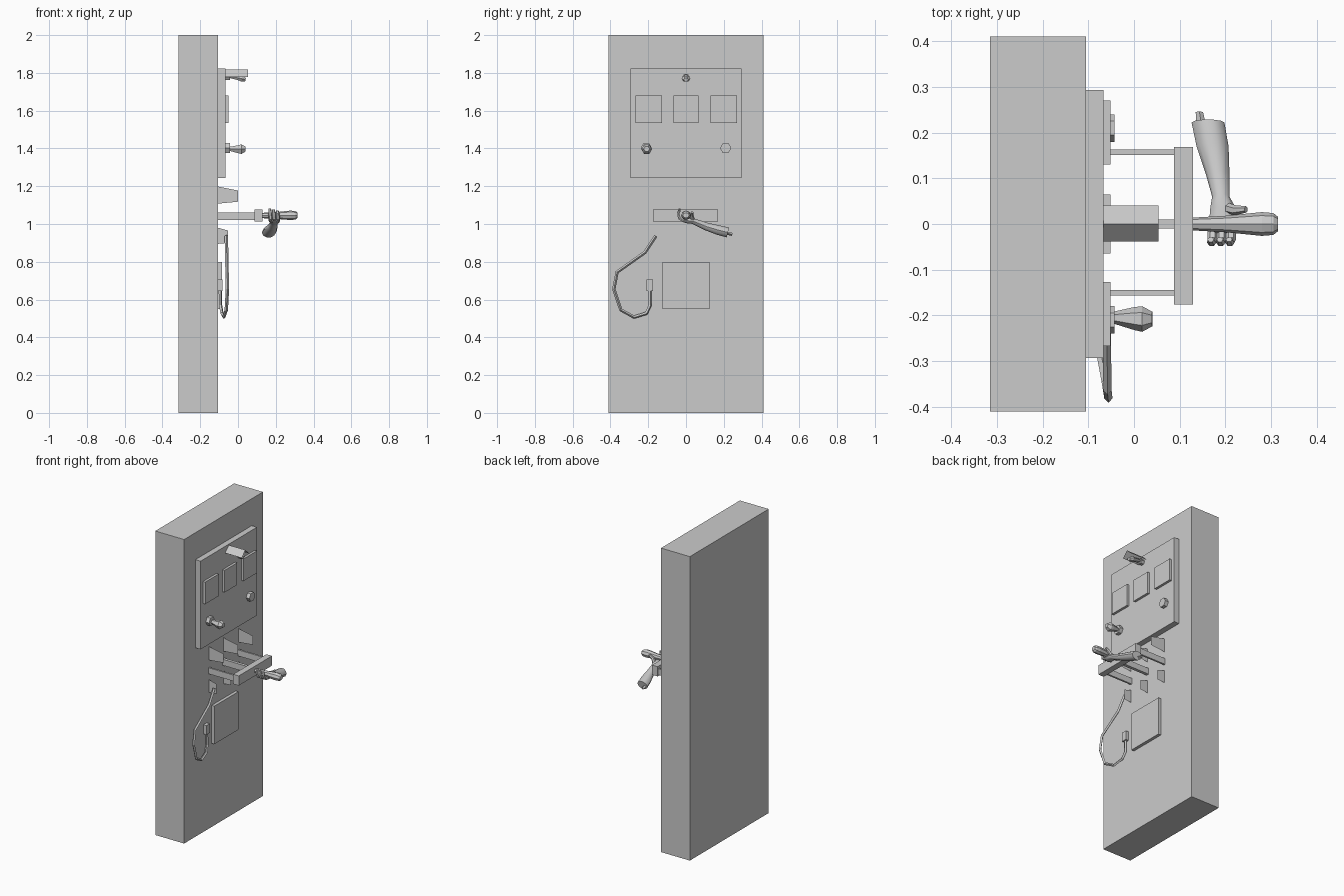
import bpy, bmesh, math
from mathutils import Vector

if "Cube" in bpy.data.objects:
    bpy.data.objects.remove(bpy.data.objects["Cube"])

grey = bpy.data.materials.new("plain_grey")
grey.diffuse_color = (0.6, 0.6, 0.6, 1)
grey.use_nodes = True
grey.node_tree.nodes["Principled BSDF"].inputs["Base Color"].default_value = grey.diffuse_color


def finish(name, bm, solid=True):
    if solid:
        bmesh.ops.recalc_face_normals(bm, faces=bm.faces)
    me = bpy.data.meshes.new(name)
    bm.to_mesh(me)
    bm.free()
    me.materials.append(grey)
    ob = bpy.data.objects.new(name, me)
    bpy.context.collection.objects.link(ob)
    return ob


def box(name, x, y, z):
    bm = bmesh.new()
    bmesh.ops.create_cube(bm, size=1)
    for v in bm.verts:
        v.co = Vector([(a + b) / 2 + c * (b - a) for (a, b), c in zip((x, y, z), v.co)])
    return finish(name, bm)


def sheets(name, polys):
    bm = bmesh.new()
    for p in polys:
        bm.faces.new([bm.verts.new(c) for c in p])
    return finish(name, bm, False)


def loft(name, sections, side, n=6, smooth=False):
    """Tube through (point, radius along side, radius across side) sections."""
    bm = bmesh.new()
    side = Vector(side)
    pts = [Vector(s[0]) for s in sections]
    rings = []
    for i, (p, a, b) in enumerate(sections):
        t = pts[min(i + 1, len(pts) - 1)] - pts[max(i - 1, 0)]
        w = t.cross(side).normalized()
        rings.append([bm.verts.new(pts[i] + side * a * math.cos(k * math.tau / n)
                                   + w * b * math.sin(k * math.tau / n)) for k in range(n)])
    for r, s in zip(rings, rings[1:]):
        for k in range(n):
            bm.faces.new((r[k], r[(k + 1) % n], s[(k + 1) % n], s[k]))
    bm.faces.new(rings[0])
    bm.faces.new(rings[-1])
    ob = finish(name, bm)
    if smooth:
        bpy.ops.object.select_all(action='DESELECT')
        bpy.context.view_layer.objects.active = ob
        ob.select_set(True)
        bpy.ops.object.shade_smooth_by_angle(angle=math.radians(40))
    return ob


# Main slab and raised panels
F = -0.105
box("cabinet", (-0.315, F), (-0.41, 0.41), (0, 2))
box("upper_panel", (F, -0.067), (-0.293, 0.293), (1.243, 1.823))
box("lower_panel", (F, -0.085), (-0.125, 0.125), (0.55, 0.80))
for i, y in enumerate((-0.197, 0, 0.2)):
    w = 0.065 if i == 1 else 0.07
    box(f"display_{i}", (-0.067, -0.051), (y - w, y + w), (1.535, 1.68))

# Hex dials, one with a key in it
for n, y in (("left", -0.21), ("right", 0.21)):
    loft(f"dial_{n}", [((-0.067, y, 1.402), .03, .03), ((-0.043, y, 1.402), .03, .03)], (0, 1, 0))
loft("key", [((-0.045, -0.205, 1.398), .013, .012), ((0.0, -0.207, 1.396), .025, .024),
             ((0.018, -0.208, 1.396), .028, .029), ((0.04, -0.208, 1.397), .016, .015)], (0, 1, 0))

# Lamp under a small pitched hood
a, b = -0.067, 0.054
sheets("lamp_hood", [
    [(a, 0, 1.817), (a, -0.038, 1.779), (b, -0.038, 1.779), (b, 0, 1.817)],
    [(a, 0, 1.817), (b, 0, 1.817), (b, 0.04, 1.779), (a, 0.04, 1.779)]])
loft("lamp_socket", [((-0.067, 0, 1.778), .02, .018), ((-0.043, 0, 1.778), .02, .018)], (0, 1, 0))
loft("lamp_bulb", [((-0.045, 0, 1.782), .01, .01), ((0.0, 0, 1.774), .02, .014),
                   ((0.02, 0, 1.769), .024, .017), ((0.04, 0, 1.764), .013, .01)], (0, 1, 0))

# Sliding handle: three rods, crossbar, thin guide fins above and below
for i, y in enumerate((-0.151, 0, 0.157)):
    w = 0.01 if i == 1 else 0.006
    box(f"rod_{i}", (F, 0.09), (y - w, y + w), (1.02, 1.06))
    sheets(f"guide_fins_{i}", [
        [(F, y, 1.198), (F, y, 1.108), (0, y, 1.118), (0, y, 1.177)],
        [(F, y, 0.98), (F, y, 0.895), (-0.052, y, 0.90), (-0.052, y, 0.965)]])
box("crossbar", (0.088, 0.129), (-0.176, 0.169), (1.012, 1.076))
loft("grip", [((0.129, 0, 1.045), .014, .014), ((0.2, 0, 1.045), .018, .018),
              ((0.28, 0, 1.046), .026, .025), ((0.305, 0, 1.046), .024, .022),
              ((0.315, 0, 1.046), .016, .014)], (0, 1, 0), 8)

# Forearm and hand wrapped under the grip
loft("forearm", [((0.162, 0.222, 0.955), .036, .028), ((0.172, 0.17, 0.968), .035, .027),
                 ((0.183, 0.11, 0.986), .026, .022), ((0.19, 0.06, 1.006), .019, .018),
                 ((0.195, 0.035, 1.016), .028, .016), ((0.194, 0.0, 1.018), .03, .014),
                 ((0.192, -0.02, 1.025), .03, .012)], (1, 0, 0), 10, True)
for i in range(3):
    x = 0.172 + 0.02 * i
    loft(f"finger_{i}", [((x, -0.01, 1.018), .011, .01), ((x, -0.035, 1.03), .011, .009),
                         ((x - .002, -0.041, 1.055), .01, .008),
                         ((x - .004, -0.034, 1.082 - .006 * i), .007, .006)], (1, 0, 0), 6, True)
loft("thumb", [((0.205, 0.035, 1.02), .012, .012), ((0.222, 0.03, 1.045), .011, .01),
               ((0.245, 0.032, 1.062), .007, .007)], (0, 1, 0), 6, True)
loft("cuff_tab", [((0.15, 0.2, 0.955), .012, .008), ((0.143, 0.245, 0.945), .008, .008)],
     (1, 0, 0), 4)

# Hanging cable and its socket
box("cable_socket", (F, -0.083), (-0.21, -0.175), (0.645, 0.705))
path = [(-0.062, -0.16, 0.937), (-0.06, -0.217, 0.85), (-0.058, -0.365, 0.745),
        (-0.056, -0.382, 0.655), (-0.062, -0.345, 0.545), (-0.075, -0.275, 0.507),
        (-0.085, -0.21, 0.527), (-0.092, -0.19, 0.57), (-0.094, -0.192, 0.65)]
cu = bpy.data.curves.new("cable", 'CURVE')
cu.dimensions = '3D'
cu.bevel_depth = 0.009
cu.bevel_resolution = 0
cu.use_fill_caps = True
sp = cu.splines.new('POLY')
sp.points.add(len(path) - 1)
for p, c in zip(sp.points, path):
    p.co = (*c, 1)
sp.use_smooth = False
cu.materials.append(grey)
cable = bpy.data.objects.new("cable", cu)
bpy.context.collection.objects.link(cable)
bpy.ops.object.select_all(action='DESELECT')
bpy.context.view_layer.objects.active = cable
cable.select_set(True)
bpy.ops.object.convert(target='MESH')
